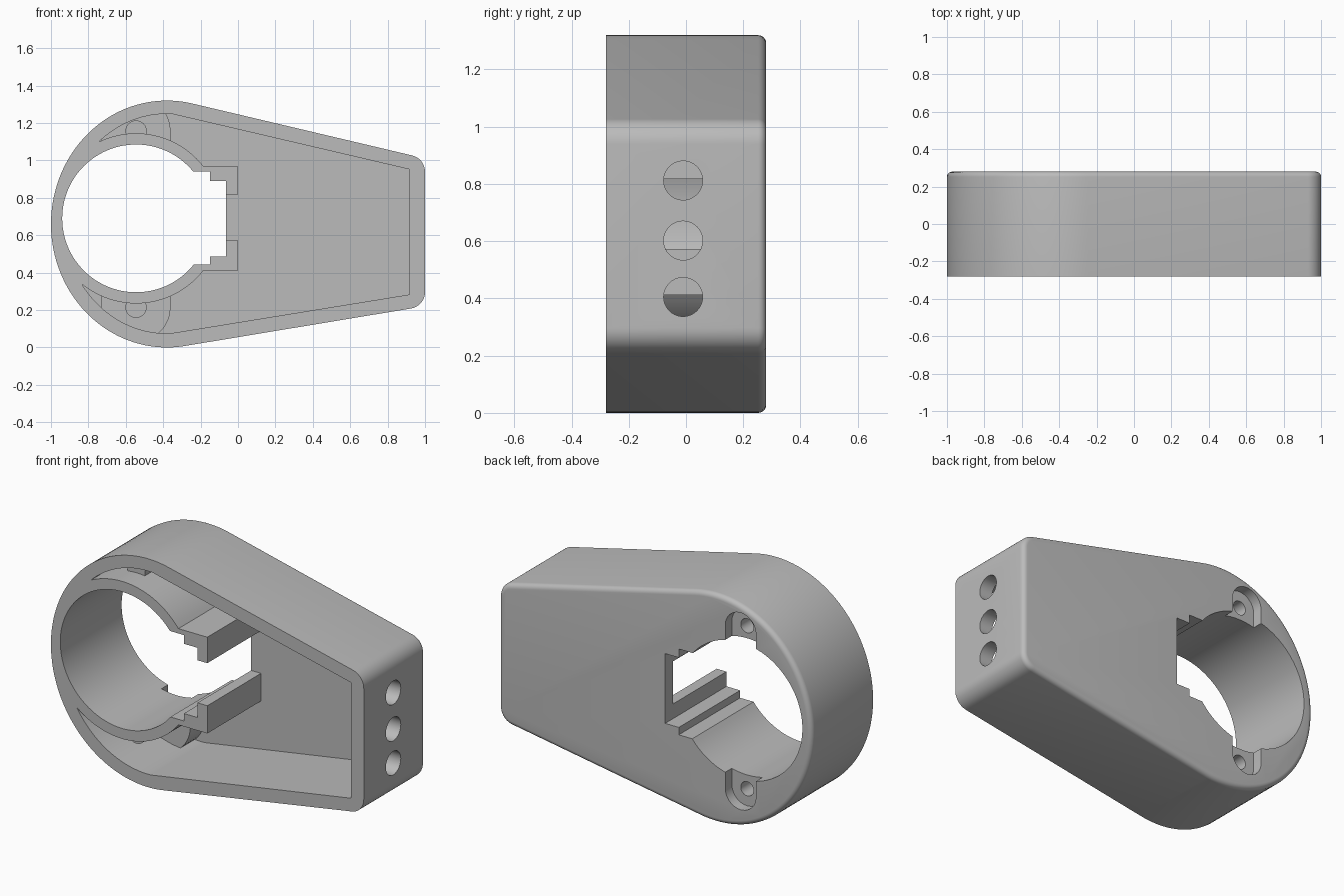
import bpy
import bmesh
from math import cos, sin, radians, pi

cube = bpy.data.objects.get("Cube")
if cube:
    bpy.data.objects.remove(cube, do_unlink=True)

grey = bpy.data.materials.new("light_grey")
grey.use_nodes = True
grey.diffuse_color = (0.5, 0.5, 0.5, 1)
grey.node_tree.nodes["Principled BSDF"].inputs["Base Color"].default_value = (0.5, 0.5, 0.5, 1)


def arc(cx, cz, rx, rz, start, end, steps):
    """Points along an elliptical arc in the x-z plane."""
    angles = [radians(start + (end - start) * i / steps) for i in range(steps + 1)]
    return [(cx + rx * cos(a), cz + rz * sin(a)) for a in angles]


def circle(cx, cz, r, steps=48):
    return arc(cx, cz, r, r, 0, 360, steps)[:-1]


def box(x0, x1, z0, z1):
    return [(x0, z0), (x1, z0), (x1, z1), (x0, z1)]


def prism(name, profile, y0, y1, back_bevel=0):
    """Extrude an x-z profile from y0 to y1, optionally rounding the back rim."""
    bm = bmesh.new()
    front = bm.faces.new([bm.verts.new((x, y0, z)) for x, z in profile])
    result = bmesh.ops.extrude_face_region(bm, geom=[front], use_keep_orig=True)
    moved = [v for v in result["geom"] if isinstance(v, bmesh.types.BMVert)]
    bmesh.ops.translate(bm, verts=moved, vec=(0, y1 - y0, 0))
    bmesh.ops.recalc_face_normals(bm, faces=bm.faces)
    if back_bevel:
        rim = [e for e in bm.edges if all(abs(v.co.y - y1) < 1e-5 for v in e.verts)]
        bmesh.ops.bevel(bm, geom=rim, offset=back_bevel, segments=5,
                        profile=0.5, affect='EDGES')
    mesh = bpy.data.meshes.new(name)
    bm.to_mesh(mesh)
    bm.free()
    obj = bpy.data.objects.new(name, mesh)
    bpy.context.collection.objects.link(obj)
    return obj


def cut(target, cutter):
    """Subtract the cutter from the target and discard it."""
    bpy.ops.object.select_all(action='DESELECT')
    bpy.context.view_layer.objects.active = target
    target.select_set(True)
    mod = target.modifiers.new("cut", 'BOOLEAN')
    mod.operation = 'DIFFERENCE'
    mod.solver = 'EXACT'
    mod.object = cutter
    bpy.ops.object.modifier_apply(modifier=mod.name)
    bpy.data.objects.remove(cutter, do_unlink=True)


BORE_X, BORE_Z = -0.545, 0.69
SCREWS = [(1.157, 1), (0.215, -1)]


def tab(z, side, r):
    """Rounded tab around a screw, open towards the bore."""
    start = 0 if side > 0 else 180
    return arc(BORE_X, z, r, r, start, start + 180, 24) + [
        (BORE_X - side * r, BORE_Z + side * 0.3), (BORE_X + side * r, BORE_Z + side * 0.3)]


# Outer housing with rounded end corners and a rounded back rim
outline = (arc(-0.38, 0.66, 0.62, 0.66, 77.5, 278.6, 72)
           + arc(0.91, 0.297, 0.09, 0.09, -81, 0, 10)
           + arc(0.91, 0.939, 0.09, 0.09, 0, 76.8, 10))
housing = prism("housing", outline, -0.28, 0.28, back_bevel=0.028)

# Hollow interior, leaving the bore ring, clip blocks, bosses and posts standing
inside = (arc(-0.38, 0.662, 0.545, 0.587, 87, 272, 64)
          + [(0.917, 0.283), (0.917, 0.952)])
cavity = prism("cavity_cutter", inside, -0.4, 0.21)
cut(cavity, prism("ring", circle(BORE_X, BORE_Z, 0.455, 96), -0.5, 0.5))
for z0, z1 in ((0.818, 0.968), (0.412, 0.572)):
    cut(cavity, prism("clip_block", box(-0.3, 0, z0, z1), -0.5, 0.5))
for z, side in SCREWS:
    cut(cavity, prism("boss", tab(z, side, 0.184), 0.08, 0.5))
    cut(cavity, prism("post", circle(BORE_X, z, 0.057, 32), -0.15, 0.5))
cut(housing, cavity)

# Round bore with a stepped slot on one side
bore = arc(BORE_X, BORE_Z, 0.395, 0.395, 39.3, 321.5, 80) + [
    (-0.15, 0.444), (-0.15, 0.487), (-0.063, 0.487),
    (-0.063, 0.89), (-0.15, 0.89), (-0.15, 0.94)]
cut(housing, prism("bore_cutter", bore, -0.5, 0.5))

# Screw recesses and blind holes in the back
for z, side in SCREWS:
    cut(housing, prism("recess_cutter", tab(z, side, 0.098), 0.22, 0.4))
    cut(housing, prism("screw_hole_cutter", circle(BORE_X, z, 0.041, 32), -0.1, 0.4))

# Three round holes through the end wall
for z in (0.812, 0.602, 0.405):
    bpy.ops.mesh.primitive_cylinder_add(vertices=40, radius=0.068, depth=0.3,
                                        location=(0.97, -0.01, z), rotation=(0, pi / 2, 0))
    cut(housing, bpy.context.object)

housing.data.materials.clear()
housing.data.materials.append(grey)
for poly in housing.data.polygons:
    poly.material_index = 0
bpy.ops.object.select_all(action='DESELECT')
housing.select_set(True)
bpy.context.view_layer.objects.active = housing
bpy.ops.object.shade_smooth_by_angle(angle=radians(28))
